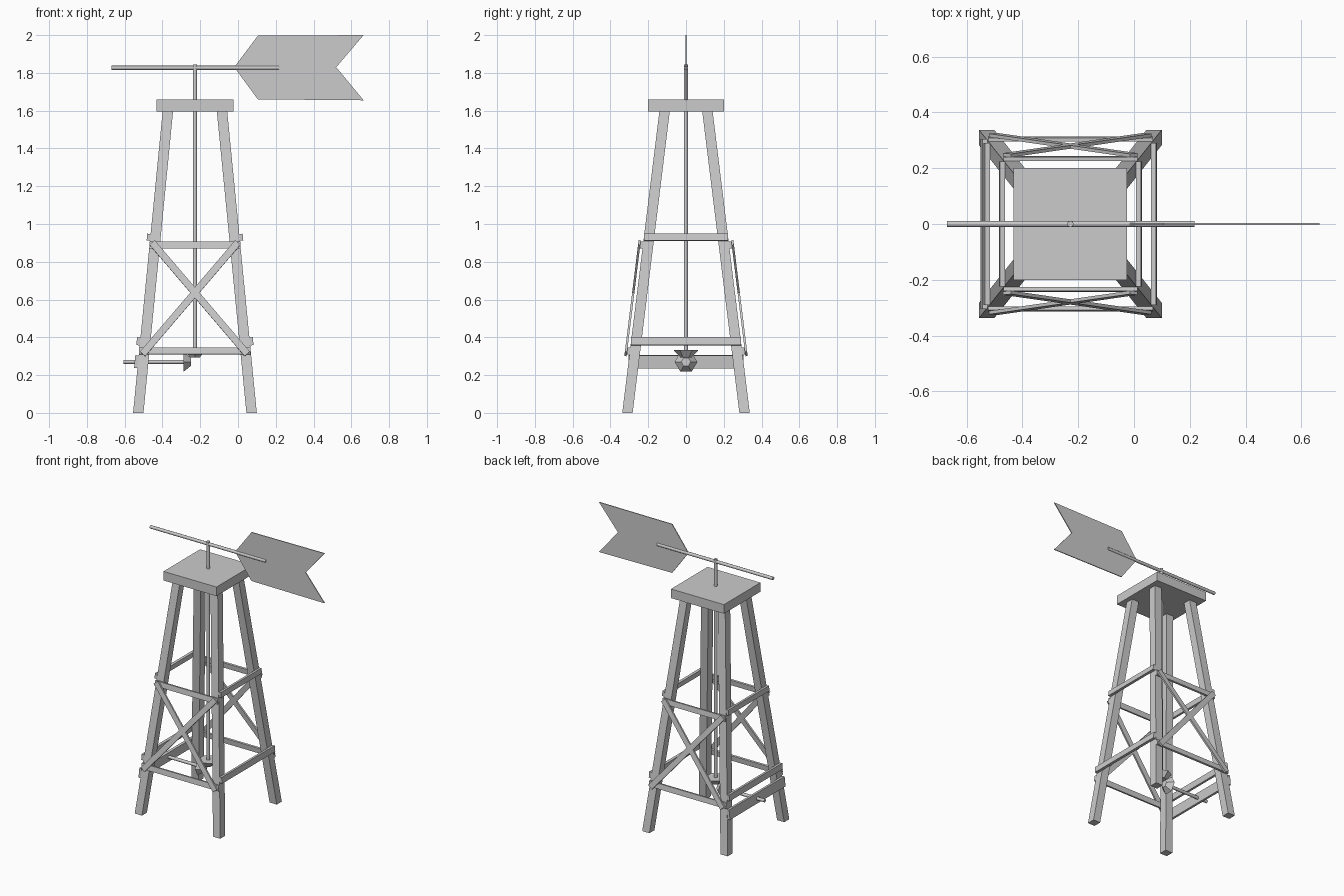
import bpy, bmesh, math
from mathutils import Vector, Matrix

cube = bpy.data.objects.get("Cube")
if cube:
    bpy.data.objects.remove(cube, do_unlink=True)

grey = bpy.data.materials.new("plain grey")
grey.use_nodes = True
colour = (0.6, 0.6, 0.6, 1)
grey.diffuse_color = colour
grey.node_tree.nodes["Principled BSDF"].inputs["Base Color"].default_value = colour

CX = -0.228         # tower axis
HALF = 0.0275       # half leg thickness
TOP = 1.6           # underside of the cap
BASE, HEAD = Vector((0.3, 0.31)), Vector((0.143, 0.113))


def finish(name, bm):
    bmesh.ops.recalc_face_normals(bm, faces=bm.faces)
    mesh = bpy.data.meshes.new(name)
    bm.to_mesh(mesh)
    bm.free()
    mesh.materials.append(grey)
    obj = bpy.data.objects.new(name, mesh)
    bpy.context.collection.objects.link(obj)
    return obj


def leg_offset(z):
    return BASE.lerp(HEAD, z / TOP)


def beam(name, a, b, normal, width, thick):
    """Box from a to b, its thin direction along normal."""
    a, b = Vector(a), Vector(b)
    along = (b - a).normalized()
    side = along.cross(Vector(normal)).normalized()
    out = side.cross(along)
    rot = Matrix((along, side, out)).transposed().to_4x4()
    size = Matrix.Diagonal(((b - a).length, width, thick, 1))
    bm = bmesh.new()
    bmesh.ops.create_cube(bm, size=1, matrix=Matrix.Translation((a + b) / 2) @ rot @ size)
    return finish(name, bm)


def cone(name, a, b, r1, r2, sides, turn=0):
    """Straight or tapered round bar from a to b."""
    a, b = Vector(a), Vector(b)
    rot = (b - a).to_track_quat('Z', 'Y').to_matrix().to_4x4()
    bm = bmesh.new()
    bmesh.ops.create_cone(bm, cap_ends=True, segments=sides, radius1=r1, radius2=r2,
                          depth=(b - a).length,
                          matrix=Matrix.Translation((a + b) / 2) @ rot @ Matrix.Rotation(turn, 4, 'Z'))
    return finish(name, bm)


def rod(name, a, b):
    obj = cone(name, a, b, 0.011, 0.011, 10)
    for p in obj.data.polygons:
        p.use_smooth = len(p.vertices) == 4


# Sloping legs, cut level at both ends
for sx, xn in ((-1, "right"), (1, "left")):
    for sy, yn in ((-1, "front"), (1, "back")):
        bm = bmesh.new()
        bmesh.ops.create_cube(bm, size=1)
        for v in bm.verts:
            z = TOP * (v.co.z + 0.5)
            o = leg_offset(z)
            v.co = (CX + sx * o.x + v.co.x * 2 * HALF, sy * o.y + v.co.y * 2 * HALF, z)
        finish(f"{yn}_{xn}_leg", bm)

# Cap platform
beam("cap", (CX - 0.203, 0, 1.627), (CX + 0.203, 0, 1.627), (0, 0, 1), 0.4, 0.063)

# Rails and cross braces on the front and back
slope_x = (BASE.x - HEAD.x) / TOP
slope_y = (BASE.y - HEAD.y) / TOP
for s, face in ((-1, "front"), (1, "back")):
    normal = (0, s, slope_y)
    for z, level in ((0.328, "lower"), (0.889, "upper")):
        o = leg_offset(z)
        y = s * (o.y + HALF + 0.007)
        w = o.x + HALF
        beam(f"{face}_{level}_rail", (CX - w, y, z), (CX + w, y, z), normal, 0.037, 0.014)
    for d, lean in ((-1, "a"), (1, "b")):
        ends = []
        for z, reach, side in ((0.312, 0.277, d), (0.902, 0.227, -d)):
            ends.append((CX + side * reach, s * (leg_offset(z).y + HALF + 0.02), z))
        beam(f"{face}_cross_brace_{lean}", *ends, normal, 0.037, 0.012)

# Rails on the two sides
for s, face in ((-1, "right"), (1, "left")):
    rails = [(0.379, 0.042, "lower"), (0.93, 0.036, "upper")]
    if s < 0:
        rails.append((0.271, 0.068, "bearing"))
    for z, width, level in rails:
        o = leg_offset(z)
        x = CX + s * (o.x + HALF + 0.009)
        w = o.y + HALF
        beam(f"{face}_{level}_rail", (x, -w, z), (x, w, z), (s, 0, slope_x), width, 0.018)

# Shafts
rod("main_shaft", (CX, 0, 0.3), (CX, 0, 1.845))
rod("wind_shaft", (-0.67, 0, 1.827), (0.217, 0, 1.827))
rod("drive_shaft", (-0.605, 0, 0.27), (-0.255, 0, 0.27))

# Bevel gears
cone("main_gear", (CX, 0, 0.333), (CX, 0, 0.294), 0.066, 0.03, 6)
cone("drive_gear", (-0.288, 0, 0.27), (-0.25, 0, 0.27), 0.06, 0.025, 6, math.pi / 2)
gear = bpy.data.objects["drive_gear"]
if max(v.co.y for v in gear.data.vertices) < 0.055:
    gear.data.transform(Matrix.Translation((0, 0, 0.27)) @ Matrix.Rotation(math.pi / 6, 4, 'X')
                        @ Matrix.Translation((0, 0, -0.27)))

# Swallow-tailed vane
outline = [(-0.02, 1.83), (0.105, 1.997), (0.665, 2.0), (0.52, 1.83), (0.665, 1.655), (0.105, 1.66)]
bm = bmesh.new()
face = bm.faces.new([bm.verts.new((x, -0.003, z)) for x, z in outline])
new = bmesh.ops.extrude_face_region(bm, geom=[face])["geom"]
bmesh.ops.translate(bm, vec=(0, 0.006, 0), verts=[g for g in new if isinstance(g, bmesh.types.BMVert)])
finish("tail_vane", bm)
